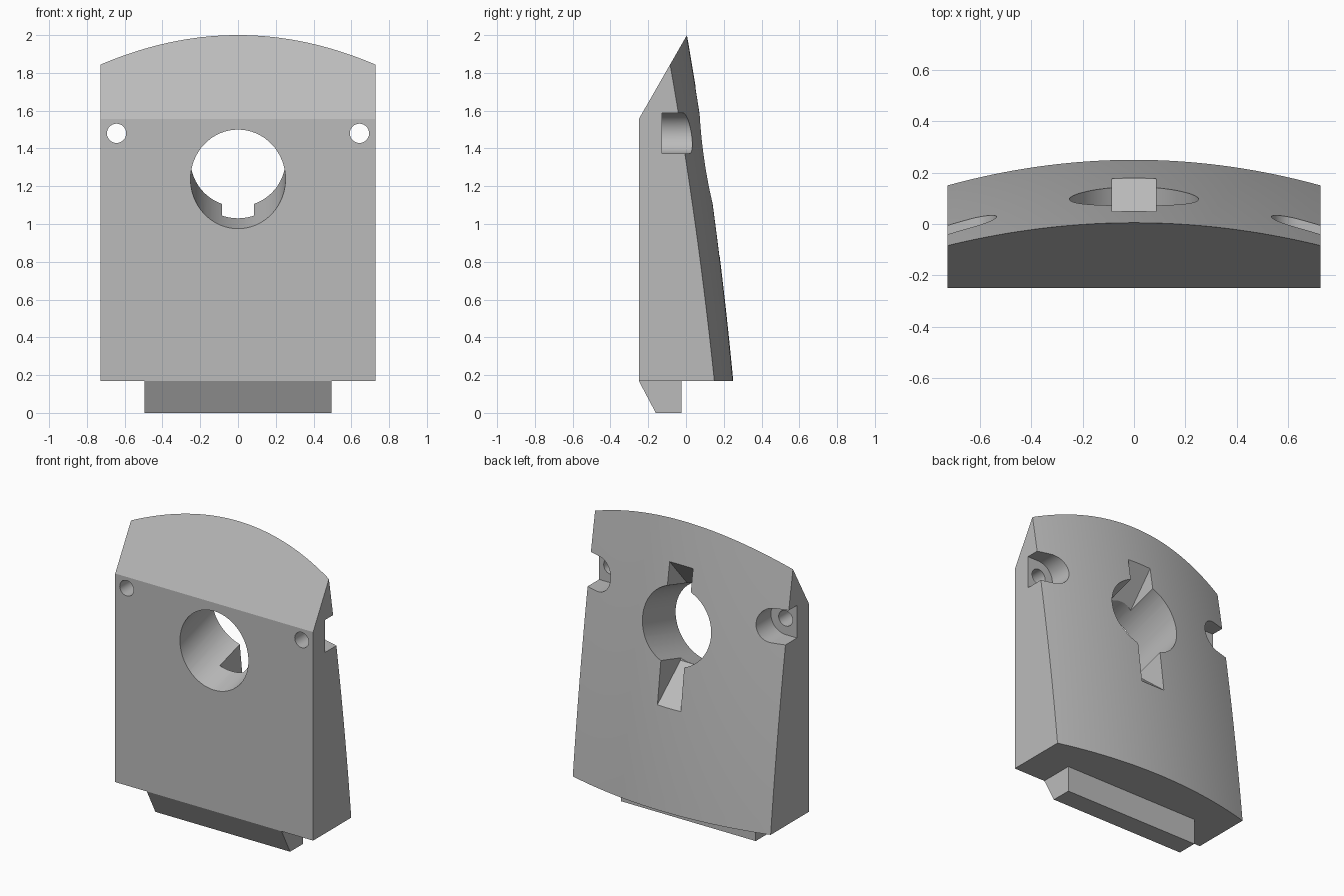
import bpy, bmesh, math
from mathutils import Matrix, Vector

if "Cube" in bpy.data.objects:
    bpy.data.objects.remove(bpy.data.objects["Cube"], do_unlink=True)

grey = bpy.data.materials.new("light grey")
grey.use_nodes = True
grey.diffuse_color = (0.5, 0.5, 0.5, 1)
grey.node_tree.nodes["Principled BSDF"].inputs["Base Color"].default_value = (0.5, 0.5, 0.5, 1)

HALF, BASE, TOP, SHOULDER, FRONT = 0.727, 0.17, 2.0, 1.555, -0.25


def finish(name, bm):
    bmesh.ops.recalc_face_normals(bm, faces=bm.faces[:])
    mesh = bpy.data.meshes.new(name)
    bm.to_mesh(mesh)
    bm.free()
    mesh.materials.append(grey)
    ob = bpy.data.objects.new(name, mesh)
    bpy.context.collection.objects.link(ob)
    return ob


def loft(name, rings):
    """Skin a row of closed rings and cap both ends."""
    bm = bmesh.new()
    rows = [[bm.verts.new(p) for p in ring] for ring in rings]
    n = len(rows[0])
    for a, b in zip(rows, rows[1:]):
        for i in range(n):
            j = (i + 1) % n
            bm.faces.new((a[i], a[j], b[j], b[i]))
    bm.faces.new(rows[0])
    bm.faces.new(rows[-1])
    return finish(name, bm)


def prism(name, profile, x0, x1):
    return loft(name, [[(x, y, z) for y, z in profile] for x in (x0, x1)])


def cylinder(name, centre, direction, radius, length):
    bm = bmesh.new()
    turn = Vector(direction).to_track_quat('Z', 'Y').to_matrix().to_4x4()
    bmesh.ops.create_cone(bm, cap_ends=True, segments=64, radius1=radius, radius2=radius,
                          depth=length, matrix=Matrix.Translation(centre) @ turn)
    return finish(name, bm)


# Barrel-curved back and sloping crown
def back_y(x, z):
    t = (z - BASE) / (TOP - BASE)
    return 0.25 - 0.245 * t + 0.072 * t * (1 - t) - (0.1 + 0.017 * t) * (x / HALF) ** 2


def crown_z(x):
    low, high = SHOULDER, TOP + 0.1
    for _ in range(40):
        z = (low + high) / 2
        slope_y = FRONT + (z - SHOULDER) * 0.255 / (TOP - SHOULDER)
        low, high = (z, high) if slope_y < back_y(x, z) else (low, z)
    return low


def body_ring(x, rows=24):
    ring = [(x, FRONT, BASE), (x, FRONT, SHOULDER)]
    top = crown_z(x)
    for i in range(rows + 1):
        z = top + (BASE - top) * i / rows
        ring.append((x, back_y(x, z), z))
    return ring


body = loft("wedge_body", [body_ring(HALF * i / 20) for i in range(-20, 21)])

# Central bore and the flared key slots above and below it
tilt = math.radians(16.5)
axis = Vector((0, math.cos(tilt), math.sin(tilt)))
cutters = [
    cylinder("bore_cutter", Vector((0, FRONT, 1.2375)), axis, 0.2515, 2),
    prism("key_slot_cutter", [(0.25, 1.96), (-0.15, 1.5), (-0.065, 1.03), (0.425, 0.62)],
          -0.086, 0.086),
]

# Screw holes with recesses open to the sides
for side in (-1, 1):
    x, z, r = side * 0.643, 1.48, 0.108
    cutters.append(cylinder("screw_hole_cutter", (x, 0, z), (0, 1, 0), 0.051, 1))
    cap = [(x + side * 0.3, z - r), (x + side * 0.3, z + r)]
    for i in range(33):
        a = math.pi / 2 + math.pi * i / 32
        cap.append((x + side * r * math.cos(a), z + r * math.sin(a)))
    cutters.append(loft("recess_cutter", [[(u, y, v) for u, v in cap] for y in (-0.127, 0.5)]))

bpy.context.view_layer.objects.active = body
for cutter in cutters:
    mod = body.modifiers.new("cut", 'BOOLEAN')
    mod.operation = 'DIFFERENCE'
    mod.solver = 'EXACT'
    mod.object = cutter
    bpy.ops.object.modifier_apply(modifier=mod.name)
    bpy.data.objects.remove(cutter, do_unlink=True)

# Locating tab under the body
tab = prism("base_tab", [(FRONT, BASE), (-0.16, 0), (-0.025, 0), (-0.025, BASE)], -0.495, 0.495)

bpy.ops.object.select_all(action='DESELECT')
for ob in (body, tab):
    ob.select_set(True)
bpy.context.view_layer.objects.active = body
bpy.ops.object.shade_smooth_by_angle(angle=math.radians(25))
